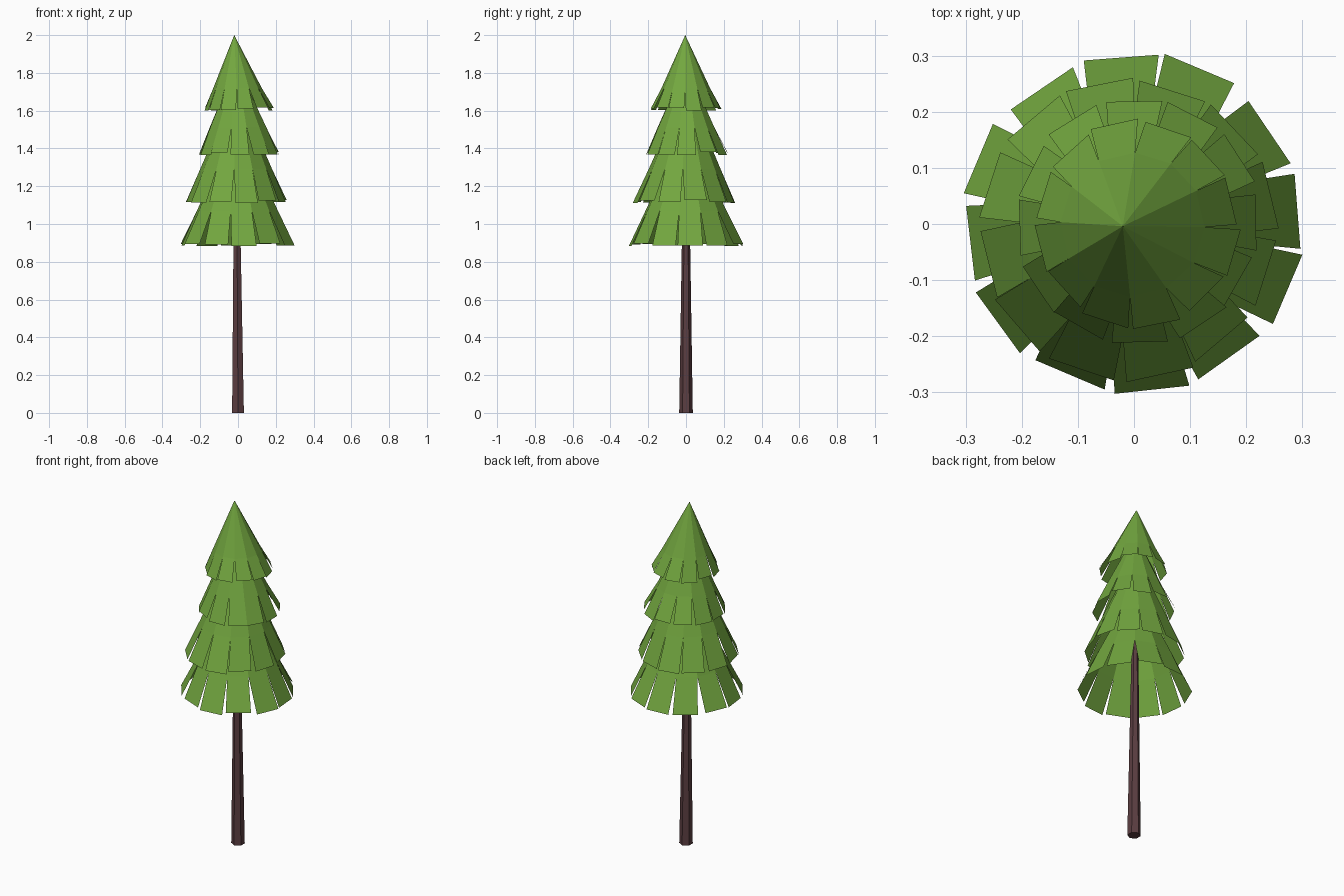
import bpy, bmesh, math, random
from mathutils import Vector

if "Cube" in bpy.data.objects:
    bpy.data.objects.remove(bpy.data.objects["Cube"])

random.seed(4)


def material(name, rgb):
    m = bpy.data.materials.new(name)
    m.diffuse_color = (*rgb, 1)
    m.use_nodes = True
    m.node_tree.nodes["Principled BSDF"].inputs["Base Color"].default_value = m.diffuse_color
    return m


GREEN = material("needle green", (0.17, 0.385, 0.05))
BROWN = material("bark brown", (0.105, 0.048, 0.053))


def finish(bm, name, mat):
    me = bpy.data.meshes.new(name)
    bm.to_mesh(me)
    bm.free()
    ob = bpy.data.objects.new(name, me)
    me.materials.append(mat)
    bpy.context.collection.objects.link(ob)
    return ob


def tier(name, apex, centre, z_bottom, z_slit, radius, half_width, offset, n=12):
    """Cone whose lower rim is slit into n flat, nearly parallel-sided leaves."""
    bm = bmesh.new()
    top = bm.verts.new(apex)
    apex, base = Vector(apex), Vector((*centre, z_bottom))
    t = (apex.z - z_slit) / (apex.z - z_bottom)
    mid = apex.lerp(base, t)
    step = math.tau / n
    corner_r = radius * t / math.cos(step / 2)
    ring = []
    for i in range(n):
        a = math.radians(offset) + (i - 0.5) * step
        ring.append(bm.verts.new(mid + Vector((math.cos(a), math.sin(a), 0)) * corner_r))
    for i in range(n):
        r0, r1 = ring[i], ring[(i + 1) % n]
        bm.faces.new((top, r0, r1))
        # leaf below the slit ring, slightly irregular
        a = math.radians(offset + random.uniform(-2, 2)) + i * step
        out = Vector((math.cos(a), math.sin(a), 0))
        side = Vector((-out.y, out.x, 0))
        end = base + out * (radius + random.uniform(-0.006, 0.006))
        end.z += random.uniform(0, 0.018)
        b0 = bm.verts.new(end - side * half_width)
        b1 = bm.verts.new(end + side * half_width)
        bm.faces.new((r0, b0, b1, r1))
    return finish(bm, name, GREEN)


# foliage tiers, bottom to top
tier("foliage_tier_1", (-0.01, 0, 1.53), (0, 0), 0.88, 1.07, 0.297, 0.067, 5.5)
tier("foliage_tier_2", (-0.01, 0, 1.73), (-0.01, -0.01), 1.11, 1.29, 0.26, 0.061, 12)
tier("foliage_tier_3", (-0.01, 0, 1.85), (0.005, 0), 1.365, 1.51, 0.213, 0.050, 2)
tier("foliage_tier_4", (-0.02, -0.004, 2.0), (0.005, 0), 1.6, 1.72, 0.177, 0.043, 13)

# six-sided tapering trunk
bm = bmesh.new()
rings = []
for z, r, x in ((0, 0.036, 0), (0.9, 0.022, -0.005), (1.45, 0.012, -0.008)):
    rings.append([bm.verts.new((x + r * math.cos(math.radians(30 + 60 * k)),
                                r * math.sin(math.radians(30 + 60 * k)), z))
                  for k in range(6)])
for lo, hi in zip(rings, rings[1:]):
    for k in range(6):
        j = (k + 1) % 6
        bm.faces.new((lo[k], lo[j], hi[j], hi[k]))
bm.faces.new(rings[0][::-1])
bm.faces.new(rings[-1])
finish(bm, "trunk", BROWN)
